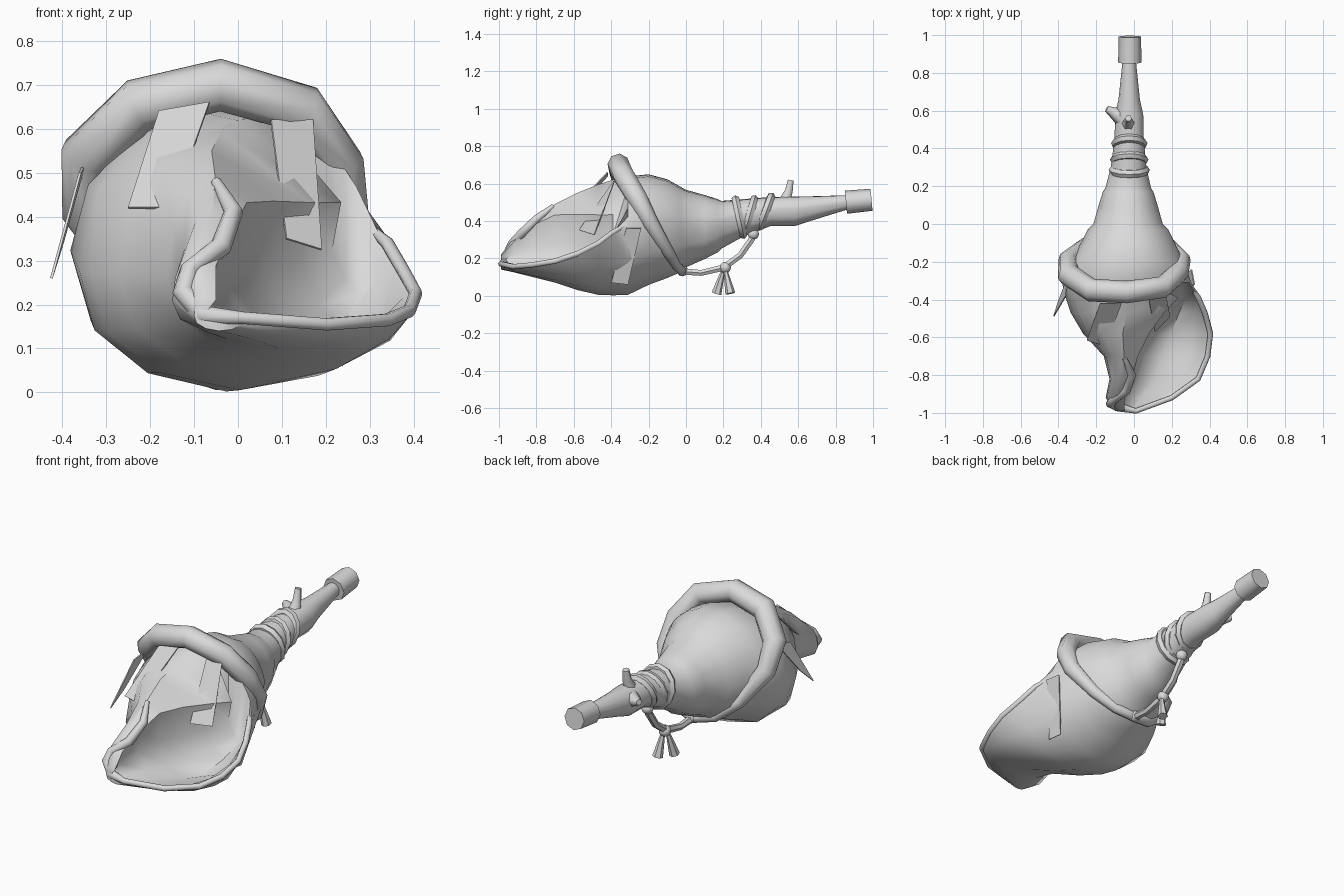
import bpy, bmesh, math
from mathutils import Vector

if "Cube" in bpy.data.objects:
    bpy.data.objects.remove(bpy.data.objects["Cube"])

mat = bpy.data.materials.new("pale_grey")
mat.diffuse_color = (0.7, 0.7, 0.7, 1)
mat.use_nodes = True
mat.node_tree.nodes["Principled BSDF"].inputs["Base Color"].default_value = mat.diffuse_color


def finish(ob, angle=50):
    ob.data.materials.clear()
    ob.data.materials.append(mat)
    bpy.ops.object.select_all(action='DESELECT')
    ob.select_set(True)
    bpy.context.view_layer.objects.active = ob
    bpy.ops.object.shade_smooth_by_angle(angle=math.radians(angle))


def mesh_object(name, bm, angle=50):
    bmesh.ops.recalc_face_normals(bm, faces=bm.faces)
    me = bpy.data.meshes.new(name)
    bm.to_mesh(me)
    bm.free()
    ob = bpy.data.objects.new(name, me)
    bpy.context.collection.objects.link(ob)
    finish(ob, angle)
    return ob


def loft(name, rings, angle=50):
    bm = bmesh.new()
    rows = [[bm.verts.new(p) for p in r] for r in rings]
    n = len(rows[0])
    for a, b in zip(rows, rows[1:]):
        for i in range(n):
            j = (i + 1) % n
            bm.faces.new((a[i], a[j], b[j], b[i]))
    bm.faces.new(rows[0])
    bm.faces.new(rows[-1])
    return mesh_object(name, bm, angle)


def tube(name, pts, cyclic=False, res=2, angle=50):
    """Round tube through (x, y, z, radius) points."""
    cu = bpy.data.curves.new(name, 'CURVE')
    cu.dimensions = '3D'
    cu.bevel_depth = 1
    cu.bevel_resolution = res
    cu.use_fill_caps = True
    sp = cu.splines.new('POLY')
    sp.points.add(len(pts) - 1)
    for p, (x, y, z, r) in zip(sp.points, pts):
        p.co = (x, y, z, 1)
        p.radius = r
    sp.use_cyclic_u = cyclic
    ob = bpy.data.objects.new(name, cu)
    bpy.context.collection.objects.link(ob)
    bpy.ops.object.select_all(action='DESELECT')
    ob.select_set(True)
    bpy.context.view_layer.objects.active = ob
    bpy.ops.object.convert(target='MESH')
    ob = bpy.context.object
    ob.name = name
    finish(ob, angle)
    return ob


# Shell: closed oval sections at the back, folded open sections at the mouth
ANGLES = (10, -25, -55, -90, -120, -150, 180, 152, 125, 98, 72, 55, 44, 35, 27, 18)


def oval(y, cx, cz, rx, rz):
    return [(cx + rx * math.cos(math.radians(a)), y, cz + rz * math.sin(math.radians(a)))
            for a in ANGLES]


def open_section(y, L, R, B, T, F, lip, C, drop):
    """L/R sides, B bottom, T dome top, F fold x, lip height, C hollow floor, fold drop."""
    w, d, g = R - L, F - L, R - F
    zl = B + (T - B) * .45
    h = T - zl
    top = T - drop * h
    p = [(R, lip), (R - .1 * w, B + .45 * (lip - B)), (R - .28 * w, B + .12 * (lip - B)),
         (L + .47 * w, B), (L + .22 * w, B + .15 * (zl - B)), (L + .05 * w, B + .5 * (zl - B)),
         (L, zl), (L + .07 * d, zl + .52 * h), (L + .28 * d, zl + .88 * h), (L + .6 * d, T),
         (F, top), (F - .02, C + .5 * (top - C)), (F + .08 * g, C + .17 * (top - C)),
         (F + .35 * g, C), (F + .72 * g, C + .3 * (lip - C)), (R - .12 * g, lip - .01)]
    return [(x, y, z) for x, z in p]


MOUTH = [(-.99, -.10, .02, .14, .22, -.05, .17, .16, .2),
         (-.92, -.15, .21, .125, .31, -.05, .155, .145, .2),
         (-.82, -.13, .35, .10, .41, -.01, .165, .13, .2),
         (-.70, -.16, .40, .07, .49, .02, .185, .11, .25),
         (-.58, -.27, .415, .03, .55, .08, .225, .10, .4),
         (-.47, -.335, .385, .005, .595, .16, .28, .15, .5),
         (-.39, -.362, .35, .002, .62, .235, .34, .22, .55)]
BODY = [(-.31, -.037, .323, .345, .318), (-.2, -.035, .355, .305, .297),
        (-.1, -.03, .36, .25, .265), (-.03, -.03, .355, .215, .23), (0, -.03, .36, .185, .208),
        (.1, -.03, .368, .157, .172), (.17, -.03, .375, .135, .143), (.19, -.03, .38, .122, .128),
        (.3, -.028, .415, .095, .102), (.45, -.025, .45, .078, .078),
        (.58, -.025, .452, .075, .08), (.66, -.025, .465, .057, .067), (.88, -.025, .502, .034, .036)]
loft("shell", [open_section(*s) for s in MOUTH] + [oval(*s) for s in BODY])

# Rolled rim along the mouth and up the fold
rim = [(s[2] - .01, s[0], s[6], .015) for s in reversed(MOUTH)]
tube("mouth_rim", [(.29, -.31, .385, .008)] + rim +
     [(-.08, -.97, .175, .025), (-.125, -.95, .23, .025), (-.11, -.93, .28, .022),
      (-.04, -.88, .33, .025), (-.01, -.8, .41, .022), (-.05, -.71, .48, .012)])

# Mouthpiece
tube("mouthpiece", [(-.022, .855, .5, .062), (-.022, .992, .513, .059)])

# Thick rope slung round the shell
tube("shoulder_rope", [(-.04, -.36, .7, .06), (.15, -.335, .645, .058), (.235, -.26, .52, .055),
                       (.257, -.19, .39, .044), (.18, -.1, .24, .033), (.08, -.05, .16, .028),
                       (-.02, -.02, .13, .025), (-.14, -.05, .16, .028), (-.25, -.1, .25, .034),
                       (-.35, -.19, .41, .052), (-.345, -.27, .54, .062), (-.225, -.35, .655, .062)],
     cyclic=True)

# Cord wrapped round the neck
for i, (y, z, r, lean) in enumerate([(.285, .42, .094, -.02), (.34, .43, .086, .025), (.425, .45, .08, .03)]):
    ring = []
    for k in range(12):
        a = k * math.tau / 12
        ring.append((-.025 + r * .92 * math.cos(a), y + lean * math.sin(a), z + r * math.sin(a), .023))
    tube("neck_wrap_%d" % (i + 1), ring, cyclic=True, res=1)

# Hanging cord with knots and two tassels
tube("hanging_cord", [(-.02, -.02, .13, .02), (-.02, .08, .122, .018), (-.02, .2, .15, .02),
                      (-.02, .29, .215, .019), (-.02, .35, .3, .02), (-.02, .37, .36, .02)], res=1)
for i, (y, z) in enumerate([(-.02, .135), (.21, .15), (.36, .33)]):
    bm = bmesh.new()
    bmesh.ops.create_icosphere(bm, subdivisions=2, radius=.031)
    bmesh.ops.translate(bm, verts=bm.verts, vec=(-.02, y, z))
    mesh_object("knot_%d" % (i + 1), bm)
for s in (-1, 1):
    tube("tassel_%s" % ("front" if s < 0 else "back"),
         [(-.02 + s * .01, .205 + s * .005, .14, .01), (-.02 + s * .025, .2 + s * .037, .012, .027)], res=1)

# Small spurs on the neck
tube("top_spur", [(-.03, .52, .49, .04), (-.03, .55, .56, .024), (-.03, .56, .618, .018)], res=1, angle=70)
tube("side_spur", [(-.05, .55, .47, .05), (-.1, .585, .48, .034), (-.145, .61, .49, .016)], res=1, angle=70)

# Flat cloth strips tucked under the rope
STRIPS = {"left_strip": [(-.18, -.42, .64), (-.065, -.42, .66), (-.15, -.645, .42), (-.25, -.615, .42)],
          "centre_strip": [(.075, -.38, .62), (.17, -.38, .62), (.19, -.49, .325), (.11, -.57, .35)],
          "outer_strip": [(-.35, -.28, .52), (-.36, -.38, .5), (-.425, -.49, .26), (-.4, -.41, .34)],
          "lower_strip": [(.305, -.24, .36), (.32, -.32, .36), (.235, -.4, .07), (.235, -.31, .06)]}
for name, quad in STRIPS.items():
    q = [Vector(p) for p in quad]
    n = (q[2] - q[0]).cross(q[3] - q[1]).normalized() * .003
    loft(name, [[p + n for p in q], [p - n for p in q]], 30)
